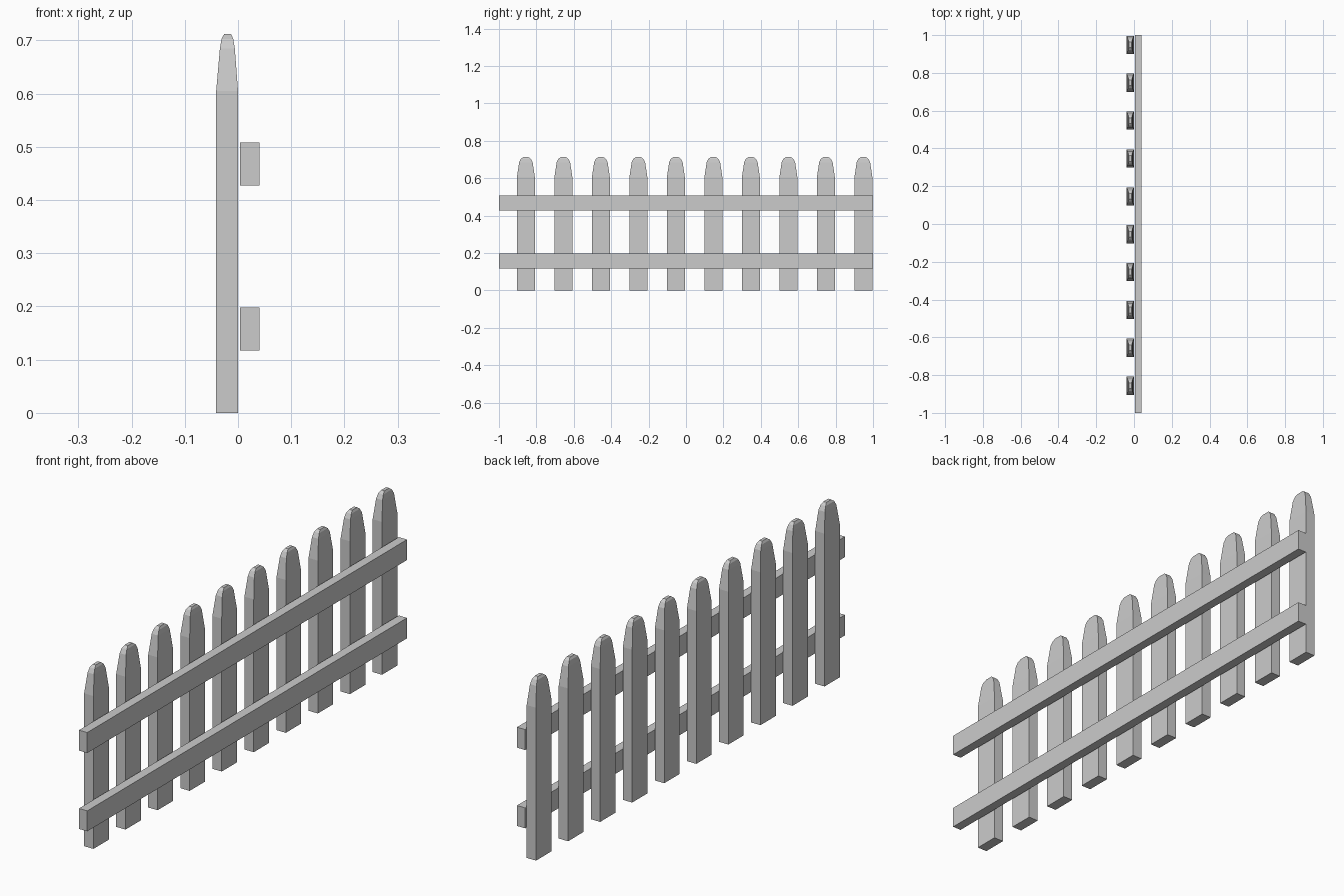
import bpy, bmesh

if "Cube" in bpy.data.objects:
    bpy.data.objects.remove(bpy.data.objects["Cube"])


def loft(name, sections):
    """Rectangular sections (x0, x1, y0, y1, z) skinned and capped."""
    bm = bmesh.new()
    rings = [[bm.verts.new(p) for p in ((x0, y0, z), (x1, y0, z), (x1, y1, z), (x0, y1, z))]
             for x0, x1, y0, y1, z in sections]
    for a, b in zip(rings, rings[1:]):
        for i in range(4):
            j = (i + 1) % 4
            bm.faces.new((a[i], a[j], b[j], b[i]))
    bm.faces.new(rings[0][::-1])
    bm.faces.new(rings[-1])
    mesh = bpy.data.meshes.new(name)
    bm.to_mesh(mesh)
    bm.free()
    obj = bpy.data.objects.new(name, mesh)
    bpy.context.collection.objects.link(obj)
    return obj


# Pickets: straight board, then a rounded tip tapering both ways
picket_profile = [  # back x, front x, half width, z
    (-0.041, 0.0, 0.048, 0.0),
    (-0.041, 0.0, 0.048, 0.605),
    (-0.034, -0.006, 0.036, 0.685),
    (-0.031, -0.009, 0.027, 0.703),
    (-0.026, -0.013, 0.015, 0.712),
]
picket = loft("picket", [(x0, x1, -h, h, z) for x0, x1, h, z in picket_profile])
for i in range(10):
    board = picket if i == 0 else bpy.data.objects.new("picket", picket.data)
    if i:
        bpy.context.collection.objects.link(board)
    board.location.y = -0.856 + 0.2005 * i

# Two horizontal rails
for name, z in (("lower_rail", 0.117), ("upper_rail", 0.427)):
    loft(name, [(0.004, 0.04, -1, 1, z), (0.004, 0.04, -1, 1, z + 0.081)])
